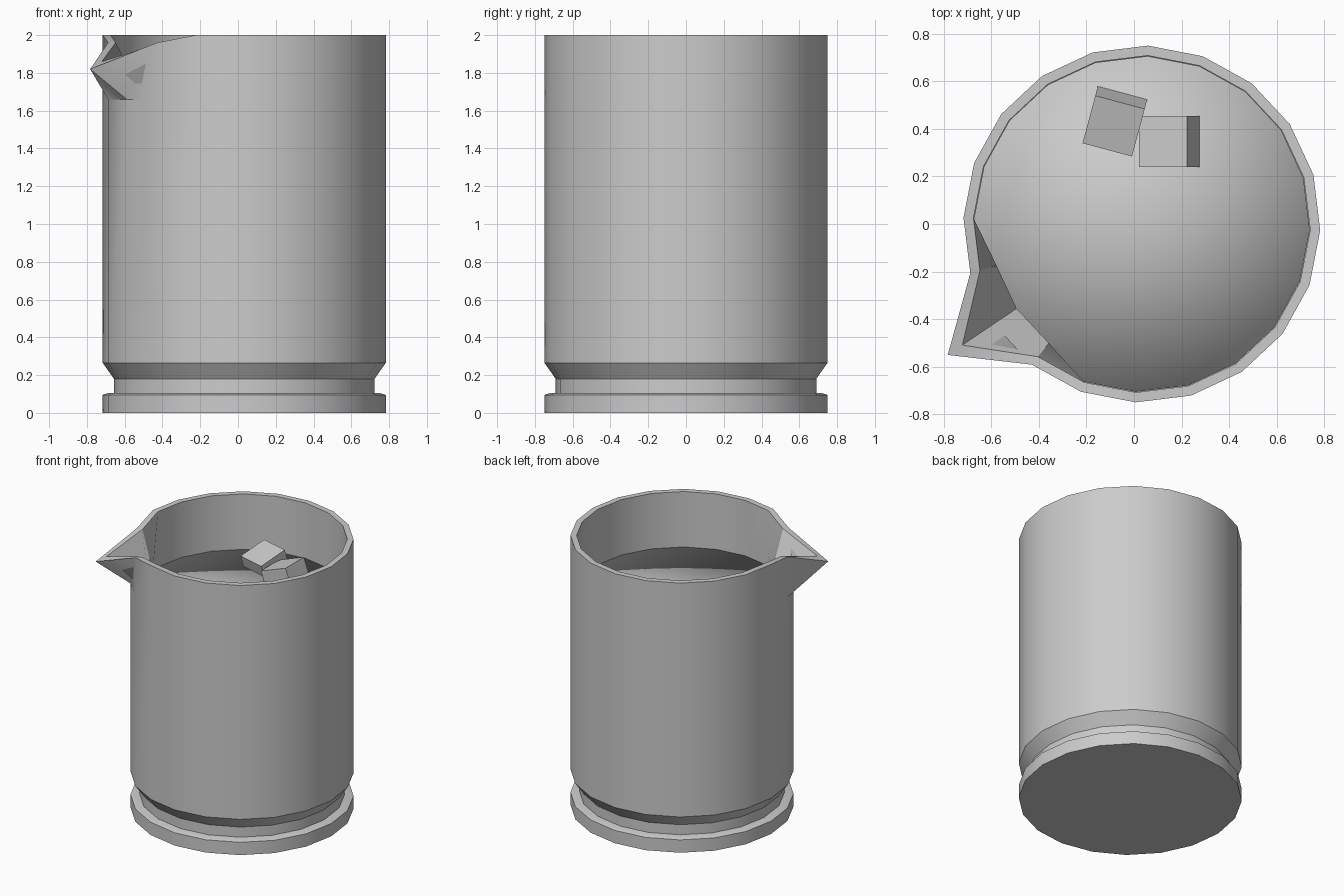
import bpy, bmesh
from math import sin, cos, radians

if "Cube" in bpy.data.objects:
    bpy.data.objects.remove(bpy.data.objects["Cube"])

SIDES, PHASE, CX = 20, -2, 0.033
TIP = 12  # corner that is pulled out into the spout


def finish(name, bm, angle=30):
    bmesh.ops.recalc_face_normals(bm, faces=bm.faces)
    mesh = bpy.data.meshes.new(name)
    bm.to_mesh(mesh)
    bm.free()
    ob = bpy.data.objects.new(name, mesh)
    bpy.context.collection.objects.link(ob)
    bpy.ops.object.select_all(action='DESELECT')
    ob.select_set(True)
    bpy.context.view_layer.objects.active = ob
    bpy.ops.object.shade_smooth_by_angle(angle=radians(angle))
    return ob


def loft(name, rings, angle=30, fan=False):
    """Each ring is (radius, z, {corner: (radius, z)}); both ends are capped."""
    bm = bmesh.new()
    loops = []
    for r, z, special in rings:
        loop = []
        for i in range(SIDES):
            ri, zi = special.get(i, (r, z))
            a = radians(PHASE + 360 / SIDES * i)
            loop.append(bm.verts.new((CX + ri * cos(a), ri * sin(a), zi)))
        loops.append(loop)
    for lo, hi in zip(loops, loops[1:]):
        for i in range(SIDES):
            j = (i + 1) % SIDES
            bm.faces.new((lo[i], lo[j], hi[j], hi[i]))
    bm.faces.new(loops[0][::-1])
    cap = bm.faces.new(loops[-1])
    if fan:
        bmesh.ops.poke(bm, faces=[cap])
    return finish(name, bm, angle)


def spout(side, tip):
    return {TIP - 1: side, TIP: tip, TIP + 1: side}


# jug body: stepped foot, outer wall, rim with spout, inner wall and floor
loft("jug_body", [
    (0.69, 0.09, {}),
    (0.69, 0.18, {}),
    (0.75, 0.265, {}),
    (0.75, 1.66, {}),
    (0.75, 2.0, spout((0.75, 1.96), (0.984, 1.82))),
    (0.708, 2.0, spout((0.708, 1.96), (0.91, 1.86))),
    (0.708, 1.66, spout((0.635, 1.66), (0.635, 1.66))),
    (0.708, 0.28, {}),
    (0.65, 0.21, {}),
])

# base disc
loft("base_disc", [(0.75, 0, {}), (0.75, 0.095, {}), (0.72, 0.105, {})])

# liquid, softly shaded towards its edge
loft("liquid", [(0.64, 0.22, {}), (0.70, 0.29, {}), (0.706, 1.59, {})],
     angle=180, fan=True)


# ice cubes
def ice(name, loc, rot):
    bm = bmesh.new()
    bmesh.ops.create_cube(bm, size=0.215)
    ob = finish(name, bm)
    ob.location = loc
    ob.rotation_euler = [radians(a) for a in rot]


ice("ice_cube_1", (-0.078, 0.44, 1.60), (16, 0, -15))
ice("ice_cube_2", (0.158, 0.347, 1.60), (0, -20, 0))
